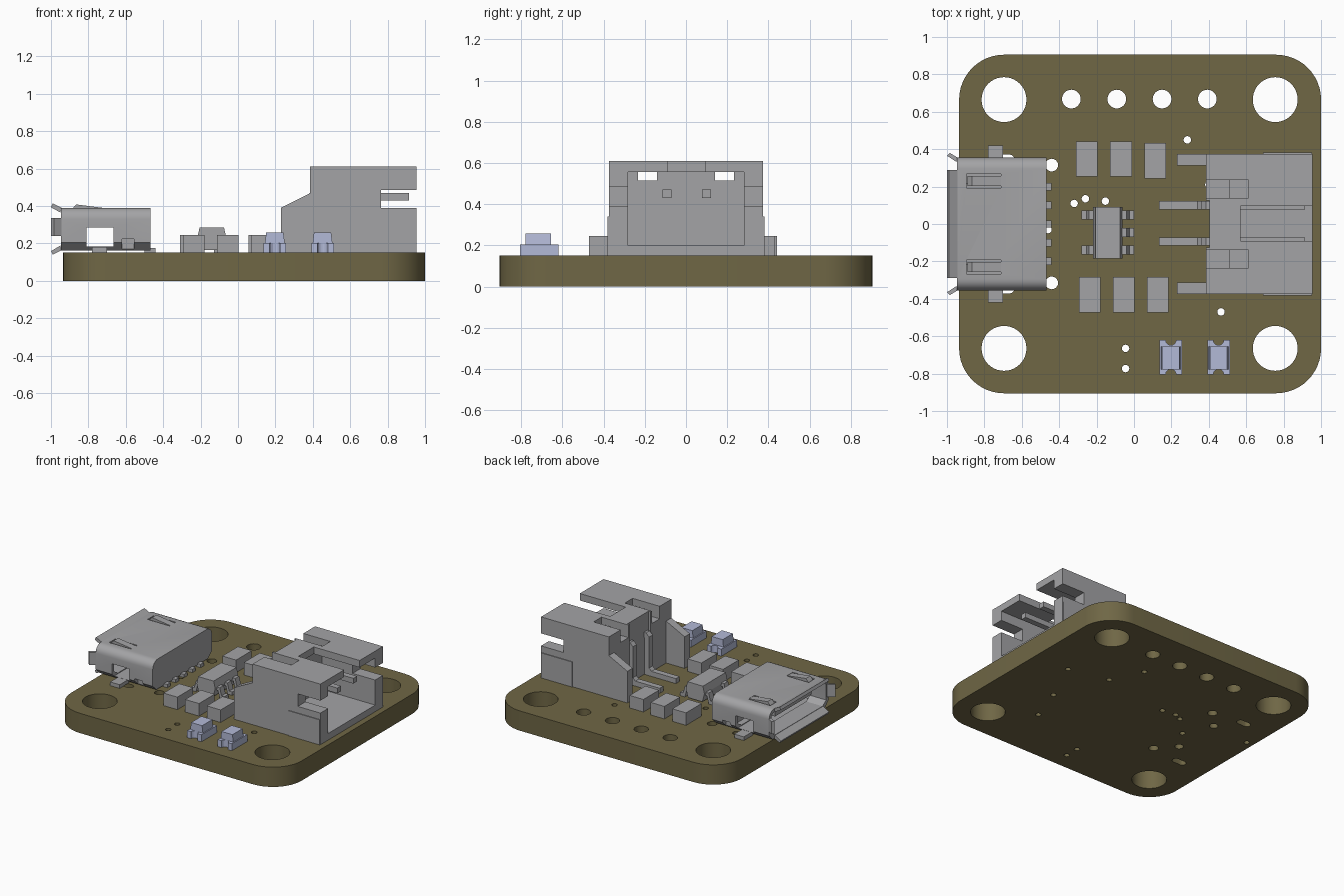
import bpy, bmesh
from math import sin, cos, pi, radians
from mathutils import Vector

cube = bpy.data.objects.get("Cube")
if cube:
    bpy.data.objects.remove(cube, do_unlink=True)


def material(name, rgb):
    m = bpy.data.materials.new(name)
    m.use_nodes = True
    m.diffuse_color = (*rgb, 1)
    m.node_tree.nodes["Principled BSDF"].inputs["Base Color"].default_value = (*rgb, 1)
    return m


OLIVE = material("olive board", (0.16, 0.135, 0.06))
GREY = material("component grey", (0.37, 0.37, 0.38))
BLUE = material("pale blue lamp", (0.45, 0.49, 0.68))


# Helpers: every solid is a list of prisms (profile, axis, low, high)
def box(x0, x1, y0, y1, z0, z1):
    return ([(x0, y0), (x1, y0), (x1, y1), (x0, y1)], "z", z0, z1)


def arc(cx, cy, r, a0, a1, n):
    return [(cx + r * cos(radians(a0 + (a1 - a0) * i / n)),
             cy + r * sin(radians(a0 + (a1 - a0) * i / n))) for i in range(n + 1)]


def disc(x, y, r, n=24):
    return (arc(x, y, r, 0, 360, n)[:-1], "z", -0.1, 0.3)


def slot(x, y, half, r):
    return (arc(x + half, y, r, -90, 90, 8) + arc(x - half, y, r, 90, 270, 8), "z", -0.1, 0.3)


def solid(name, prisms, mat, cuts=(), smooth=False):
    bm = bmesh.new()
    place = {"x": lambda a, b, t: (t, a, b), "y": lambda a, b, t: (a, t, b),
             "z": lambda a, b, t: (a, b, t)}
    for pts, axis, lo, hi in prisms:
        f = bm.faces.new([bm.verts.new(place[axis](a, b, lo)) for a, b in pts])
        top = bmesh.ops.extrude_face_region(bm, geom=[f])["geom"]
        step = Vector(place[axis](0, 0, hi - lo))
        bmesh.ops.translate(bm, vec=step, verts=[v for v in top if isinstance(v, bmesh.types.BMVert)])
    bmesh.ops.recalc_face_normals(bm, faces=bm.faces)
    me = bpy.data.meshes.new(name)
    bm.to_mesh(me)
    bm.free()
    me.materials.append(mat)
    ob = bpy.data.objects.new(name, me)
    bpy.context.collection.objects.link(ob)
    bpy.ops.object.select_all(action="DESELECT")
    ob.select_set(True)
    bpy.context.view_layer.objects.active = ob
    for i, group in enumerate(cuts):
        cutter = solid(name + "_cutter", group, mat)
        bpy.context.view_layer.objects.active = ob
        mod = ob.modifiers.new("cut", "BOOLEAN")
        mod.operation, mod.solver, mod.object = "DIFFERENCE", "EXACT", cutter
        bpy.ops.object.modifier_apply(modifier=mod.name)
        bpy.data.objects.remove(cutter, do_unlink=True)
    if smooth:
        bpy.ops.object.select_all(action="DESELECT")
        ob.select_set(True)
        bpy.context.view_layer.objects.active = ob
        bpy.ops.object.shade_smooth_by_angle(angle=radians(30))
    return ob


# Circuit board with mounting holes, header holes, vias and socket slots
R = 0.24
outline = (arc(1 - R, 0.905 - R, R, 0, 90, 12) + arc(-0.935 + R, 0.905 - R, R, 90, 180, 12)
           + arc(-0.935 + R, -0.905 + R, R, 180, 270, 12) + arc(1 - R, -0.905 + R, R, 270, 360, 12))
holes = [disc(x, y, 0.12, 40) for x in (-0.695, 0.755) for y in (-0.665, 0.665)]
holes += [disc(x, 0.668, 0.05, 32) for x in (-0.335, -0.092, 0.15, 0.392)]
vias = [(0.285, 0.45), (-0.26, 0.135), (-0.153, 0.122), (0.465, -0.47), (-0.045, -0.665),
        (-0.045, -0.773), (0.71, 0.14), (0.56, -0.195), (0.4, 0.21), (-0.32, 0.11),
        (-0.46, -0.03), (-0.88, 0.157)]
holes += [disc(x, y, 0.02, 16) for x, y in vias]
for s in (-1, 1):
    holes += [disc(-0.44, s * 0.315, 0.034), disc(-0.56, s * 0.185, 0.03),
              slot(-0.695, s * 0.345, 0.03, 0.026)]
solid("circuit_board", [(outline, "z", 0, 0.15)], OLIVE, [holes], True)


# Data socket shell
def shell_profile(t):
    w, r = 0.355 - t, 0.06 - t
    top = 0.39 - t
    return ([(-w + 0.045, 0.163 + t), (w - 0.045, 0.163 + t), (w, 0.205 + t / 2)]
            + arc(w - r, top - r, r, 0, 90, 6) + arc(r - w, top - r, r, 90, 180, 6)
            + [(-w, 0.205 + t / 2)])


windows = [box(-0.81, -0.665, -0.5, 0.5, 0.182, 0.285)]
for s in (-1, 1):
    y = s * 0.23
    windows += [box(-0.895, -0.71, y - 0.037, y + 0.037, 0.35, 0.45),
                box(-0.62, -0.555, s * 0.345 - 0.03, s * 0.345 + 0.03, 0.17, 0.222)]
solid("socket_shell", [(shell_profile(0), "x", -0.947, -0.468)], GREY,
      [[(shell_profile(0.025), "x", -1.1, -0.62)], windows], True)

# Flared lips at the socket mouth
lips = [([(-0.95, 0.365), (-0.943, 0.39), (-0.99, 0.413), (-1, 0.393)], "y", -0.29, 0.29),
        ([(-0.943, 0.163), (-0.95, 0.188), (-1, 0.158), (-0.99, 0.14)], "y", -0.29, 0.29)]
for s in (-1, 1):
    lips.append(([(-0.95, s * 0.332), (-0.943, s * 0.355), (-0.985, s * 0.38), (-1, s * 0.365)],
                 "z", 0.24, 0.335))
solid("socket_lips", lips, GREY)

# Latch springs, mounting feet, tongue and contact tails of the socket
latches, feet = [], []
for s in (-1, 1):
    y = s * 0.23
    latches += [([(-0.71, 0.365), (-0.71, 0.388), (-0.865, 0.408), (-0.89, 0.38), (-0.865, 0.385)],
                 "y", y - 0.027, y + 0.027)]
    feet.append(box(-0.78, -0.70, min(s * 0.31, s * 0.42), max(s * 0.31, s * 0.42), 0.152, 0.18))
solid("socket_latches", latches, GREY)
solid("socket_feet", feet, GREY)
solid("socket_tongue", [box(-0.9, -0.6, -0.22, 0.22, 0.29, 0.33)], GREY)
solid("socket_contacts", [box(-0.5, -0.44, y - 0.02, y + 0.02, 0.15, 0.175)
                          for y in (-0.2, -0.1, 0, 0.1, 0.2)], GREY)

# Battery connector housing: slanted side profile with cavity, slots and pockets
side = [(0.23, 0.15), (0.955, 0.15), (0.955, 0.61), (0.385, 0.61), (0.385, 0.468), (0.23, 0.39)]
cavity = [box(0.51, 1.1, -0.282, 0.282, 0.2, 0.557)]
rear_bay = [box(0.1, 0.385, -0.312, 0.312, 0.1, 0.7)]
notches = [box(0.765, 1.1, -0.5, 0.5, 0.39, 0.485)]
slots = [box(0.57, 1.1, -0.09, 0.095, 0.5, 0.7), box(0.3, 0.403, -0.125, 0.125, 0.1, 0.7)]
slots += [box(0.3, 0.612, s * 0.187 - 0.047, s * 0.187 + 0.047, 0.515, 0.7) for s in (-1, 1)]
solid("connector_housing", [(side, "y", -0.375, 0.375)], GREY, [cavity, rear_bay, notches, slots])
solid("connector_tabs", [box(0.69, 0.953, s * 0.377 - 0.004, s * 0.377 + 0.004, 0.15, 0.34)
                         for s in (-1, 1)], GREY)

# Bent connector pins
pin = [(0.135, 0.152), (0.4, 0.152), (0.4, 0.43), (0.915, 0.43), (0.915, 0.47),
       (0.385, 0.47), (0.36, 0.445), (0.36, 0.21), (0.34, 0.19), (0.135, 0.19)]
solid("connector_pins", [(pin, "y", y - 0.022, y + 0.022) for y in (-0.093, 0.1)], GREY)

# Small passive chips
for i, (x, y) in enumerate([(-0.252, 0.348), (-0.07, 0.348), (0.113, 0.338),
                            (-0.237, -0.378), (-0.055, -0.378), (0.127, -0.378)]):
    solid(f"passive_chip_{i + 1}", [box(x - 0.058, x + 0.058, y - 0.094, y + 0.094, 0.15, 0.245)], GREY)

# Charger chip with gull-wing leads
body = [(-0.2, 0.165), (-0.08, 0.165), (-0.062, 0.23), (-0.075, 0.285), (-0.205, 0.285), (-0.218, 0.23)]
solid("charger_chip", [(body, "y", -0.185, 0.09)], GREY)
leads = []
for s, rows in ((1, (0.047, -0.045, -0.138)), (-1, (0.047, -0.138))):
    lead = [(0.06, 0.21), (0.06, 0.235), (0.1, 0.235), (0.115, 0.178),
            (0.14, 0.178), (0.14, 0.152), (0.1, 0.152), (0.085, 0.21)]
    leads += [([(-0.14 + s * a, b) for a, b in lead], "y", y - 0.024, y + 0.024) for y in rows]
solid("charger_leads", leads, GREY)

# Indicator lamps: notched base and tapered lens
for i, x in enumerate((0.197, 0.452)):
    bites = [disc(x, y, 0.028, 16) for y in (-0.805, -0.62)]
    solid(f"lamp_base_{i + 1}", [box(x - 0.06, x + 0.06, -0.805, -0.62, 0.15, 0.203)], BLUE, [bites])
    lens = [(x - 0.053, 0.2), (x + 0.053, 0.2), (x + 0.046, 0.258), (x - 0.046, 0.258)]
    solid(f"lamp_lens_{i + 1}", [(lens, "y", -0.778, -0.656)], BLUE)
